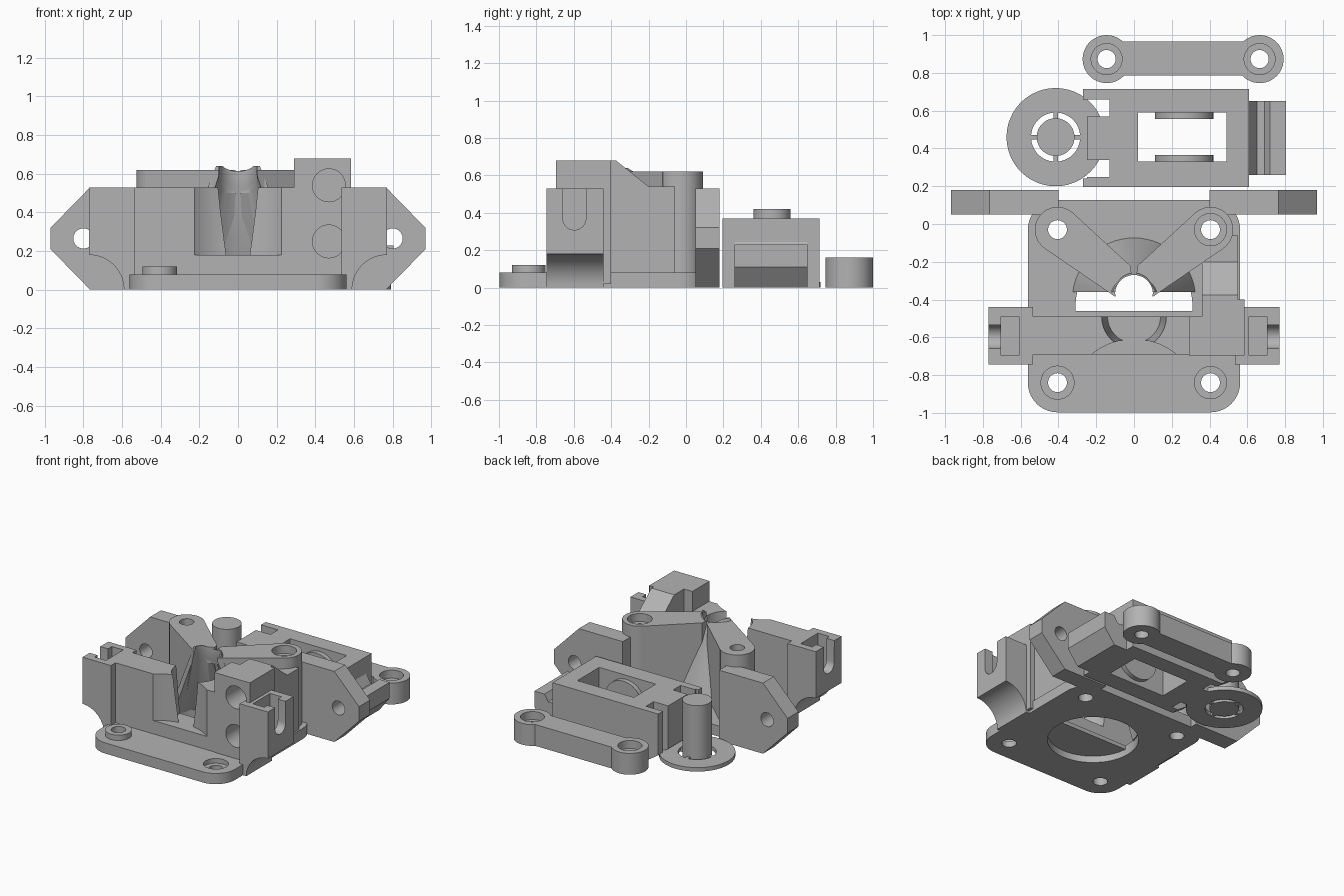
import bpy, bmesh, math
from mathutils import Matrix, Vector

if "Cube" in bpy.data.objects:
    bpy.data.objects.remove(bpy.data.objects["Cube"], do_unlink=True)

grey = bpy.data.materials.new("plain grey")
grey.use_nodes = True
grey.diffuse_color = (0.45, 0.45, 0.45, 1)
grey.node_tree.nodes["Principled BSDF"].inputs["Base Color"].default_value = (0.45, 0.45, 0.45, 1)


def finish(bm, name):
    bmesh.ops.recalc_face_normals(bm, faces=bm.faces)
    mesh = bpy.data.meshes.new(name)
    bm.to_mesh(mesh)
    bm.free()
    mesh.materials.append(grey)
    ob = bpy.data.objects.new(name, mesh)
    bpy.context.collection.objects.link(ob)
    return ob


def prism(name, pts, lo, hi, axis="z"):
    """Extrude a 2D outline: axis z uses (x, y), axis y uses (x, z), axis x uses (y, z)."""
    place = {"z": lambda a, b, c: (a, b, c), "y": lambda a, b, c: (a, c, b),
             "x": lambda a, b, c: (c, a, b)}[axis]
    bm = bmesh.new()
    face = bm.faces.new([bm.verts.new(place(a, b, lo)) for a, b in pts])
    moved = bmesh.ops.extrude_face_region(bm, geom=[face])["geom"]
    shift = Vector(place(0, 0, hi - lo))
    bmesh.ops.translate(bm, vec=shift, verts=[v for v in moved if isinstance(v, bmesh.types.BMVert)])
    return finish(bm, name)


def box(name, x0, x1, y0, y1, z0, z1):
    return prism(name, [(x0, y0), (x1, y0), (x1, y1), (x0, y1)], z0, z1)


def arc(cx, cy, r, a0=0, a1=360, n=48):
    full = abs(a1 - a0) == 360
    steps = n if full else n + 1
    return [(cx + r * math.cos(math.radians(a0 + (a1 - a0) * i / n)),
             cy + r * math.sin(math.radians(a0 + (a1 - a0) * i / n))) for i in range(steps)]


def disc(name, a, b, r, lo, hi, axis="z"):
    return prism(name, arc(a, b, r), lo, hi, axis)


def cone(name, x, y, r0, r1, z0, z1):
    bm = bmesh.new()
    bmesh.ops.create_cone(bm, cap_ends=True, segments=64, radius1=r0, radius2=r1, depth=z1 - z0,
                          matrix=Matrix.Translation((x, y, (z0 + z1) / 2)))
    return finish(bm, name)


def boolean(ob, tools, op="DIFFERENCE"):
    for tool in tools:
        mod = ob.modifiers.new("shape", "BOOLEAN")
        mod.operation, mod.solver, mod.object = op, "EXACT", tool
        bpy.context.view_layer.objects.active = ob
        bpy.ops.object.modifier_apply(modifier=mod.name)
        bpy.data.objects.remove(tool, do_unlink=True)
    return ob


def cut(ob, *tools):
    return boolean(ob, tools)


def join(ob, *tools):
    return boolean(ob, tools, "UNION")


def hole(x, y, r, z0=-0.1, z1=1):
    return disc("cutter", x, y, r, z0, z1)


S, CY = 0.405, -0.435        # screw spacing and plate centre
BACK, FRONT = CY + S, CY - S

# base plate with rounded corners, airflow opening and raised screw boss
corners = [(S, BACK, 0), (-S, BACK, 90), (-S, FRONT, 180), (S, FRONT, 270)]
outline = [p for x, y, a in corners for p in arc(x, y, 0.157, a, a + 90, 10)]
plate = prism("base_plate", outline, 0, 0.08)
cut(plate, disc("cutter", 0, CY, 0.31, -0.1, 0.3))
join(plate, disc("boss", -S, FRONT, 0.09, 0.04, 0.12),
     box("opening_cover", -0.4, 0.4, -0.78, -0.46, 0.05, 0.08))
cut(plate, hole(S, FRONT, 0.085, 0.045), *[hole(x, y, 0.05) for x, y, a in corners])

# rear posts and arms running to the centre
for side, label in ((-1, "right"), (1, "left")):
    post = disc(label + "_post", side * S, BACK, 0.12, 0.07, 0.62)
    arm = prism(label + "_arm", [(side * 0.33, 0.065), (side * 0.48, -0.125),
                                 (side * 0.1, -0.385), (0, -0.35), (side * 0.02, -0.22)], 0.07, 0.62)
    join(post, arm)
    tools = [hole(side * S, BACK, 0.05), cone("cutter", 0, -0.4, 0.3, 0.085, 0.06, 0.63),
             hole(0, -0.36, 0.1, 0.5)]
    if side > 0:
        tools.append(hole(S, BACK, 0.085, 0.56))
    cut(post, *tools)

# rear half of the hollow cone duct
duct = cone("cone_duct", 0, -0.4, 0.33, 0.12, 0.07, 0.64)
cut(duct, cone("cutter", 0, -0.4, 0.295, 0.09, 0.06, 0.65), hole(0, -0.37, 0.1, 0.5),
    box("cutter", -1, 1, -1, -0.36, -0.1, 1))

# front wall with tapered nozzle seat
wall = box("front_wall", -0.55, 0.55, -0.69, -0.49, 0.06, 0.53)
cut(wall, cone("cutter", 0, -0.49, 0.14, 0.172, 0.18, 0.54),
    disc("cutter", 0, -0.966, 0.356, 0.18, 0.7),
    *[disc("cutter", 0.47, z, 0.085, -0.8, -0.3, "y") for z in (0.25, 0.54)])

# side wings with concave underside, nut pocket and bolt slot
for side, label in ((-1, "right"), (1, "left")):
    curve = [(side * x, z) for x, z in arc(0.77, 0, 0.18, 90, 180, 14)]
    wing = prism(label + "_wing", curve + [(side * 0.535, 0), (side * 0.535, 0.53), (side * 0.77, 0.53)],
                 -0.745, -0.44, "y")
    xs = sorted((side * 0.69, side * 0.8))
    slot = arc(-0.597, 0.37, 0.062, 180, 360, 14) + [(-0.535, 0.6), (-0.66, 0.6)]
    pocket = sorted((side * 0.61, side * 0.705))
    cut(wing, box("cutter", *pocket, -0.695, -0.49, 0.28, 0.6),
        prism("cutter", slot, *xs, "x"))

# tall clamp block with two cross bores and a sloped rear beam
block = box("clamp_block", 0.29, 0.51, -0.695, -0.49, 0.06, 0.68)
join(block, box("clamp_side", 0.5, 0.585, -0.695, -0.4, 0.02, 0.68),
     prism("beam", [(-0.55, 0.07), (-0.55, 0.68), (-0.375, 0.68), (-0.2, 0.54),
                    (-0.06, 0.54), (-0.06, 0.07)], 0.36, 0.55, "x"))
cut(block, *[disc("cutter", 0.47, z, 0.085, -0.8, -0.42, "y") for z in (0.25, 0.54)])
cut(block, hole(S, BACK, 0.05))

# pointed rear brackets
for side, label in ((-1, "right"), (1, "left")):
    pts = [(0.4, 0), (0.765, 0), (0.97, 0.21), (0.97, 0.32), (0.765, 0.53), (0.4, 0.53)]
    bracket = prism(label + "_bracket", [(side * x, z) for x, z in pts], 0.05, 0.18, "y")
    cut(bracket, disc("cutter", side * 0.8, 0.265, 0.052, 0, 0.3, "y"))

# loose pin held in a thin washer by four spokes
PX, PY = -0.415, 0.46
washer = disc("washer", PX, PY, 0.26, 0, 0.03)
cut(washer, hole(PX, PY, 0.13))
pin = disc("pin", PX, PY, 0.1, 0, 0.42)
for dx, dy in ((0.14, 0.012), (0.012, 0.14)):
    box("spoke", PX - dx, PX + dx, PY - dy, PY + dy, 0, 0.028)

# pivoting lever: framed body, forked end, round bearing pads and thumb tongue
body = prism("lever_body", [(-0.27, 0.06), (-0.18, 0), (0.61, 0), (0.61, 0.37), (-0.27, 0.37)],
             0.195, 0.715, "y")
cut(body, box("cutter", 0.02, 0.49, 0.33, 0.59, -0.1, 0.5),
    *[box("cutter", -0.4, -0.13, y, y + 0.09, -0.1, 0.5) for y in (0.25, 0.57)],
    box("cutter", -0.4, -0.25, 0.24, 0.66, -0.1, 0.5))
for y in (0.325, 0.555):
    disc("bearing_pad", 0.265, 0.185, 0.155, y, y + 0.04, "y")
prism("lever_tongue", [(0.6, 0), (0.72, 0), (0.805, 0.11), (0.805, 0.23), (0.72, 0.23),
                       (0.69, 0.18), (0.65, 0.18), (0.6, 0.26)], 0.26, 0.65, "y")

# link bar with two round eyes
link = box("link_bar", -0.145, 0.665, 0.785, 0.965, 0, 0.16)
ends = (-0.145, 0.665)
join(link, *[disc("eye", x, 0.873, 0.127, 0, 0.16) for x in ends])
cut(link, *[hole(x, 0.873, 0.082, 0.1) for x in ends], *[hole(x, 0.873, 0.048) for x in ends])

# smooth round surfaces while keeping corners crisp
bpy.ops.object.select_all(action="DESELECT")
for ob in bpy.context.collection.objects:
    if ob.type == "MESH" and grey.name in ob.data.materials:
        ob.select_set(True)
        bpy.context.view_layer.objects.active = ob
bpy.ops.object.shade_smooth_by_angle(angle=math.radians(30))
